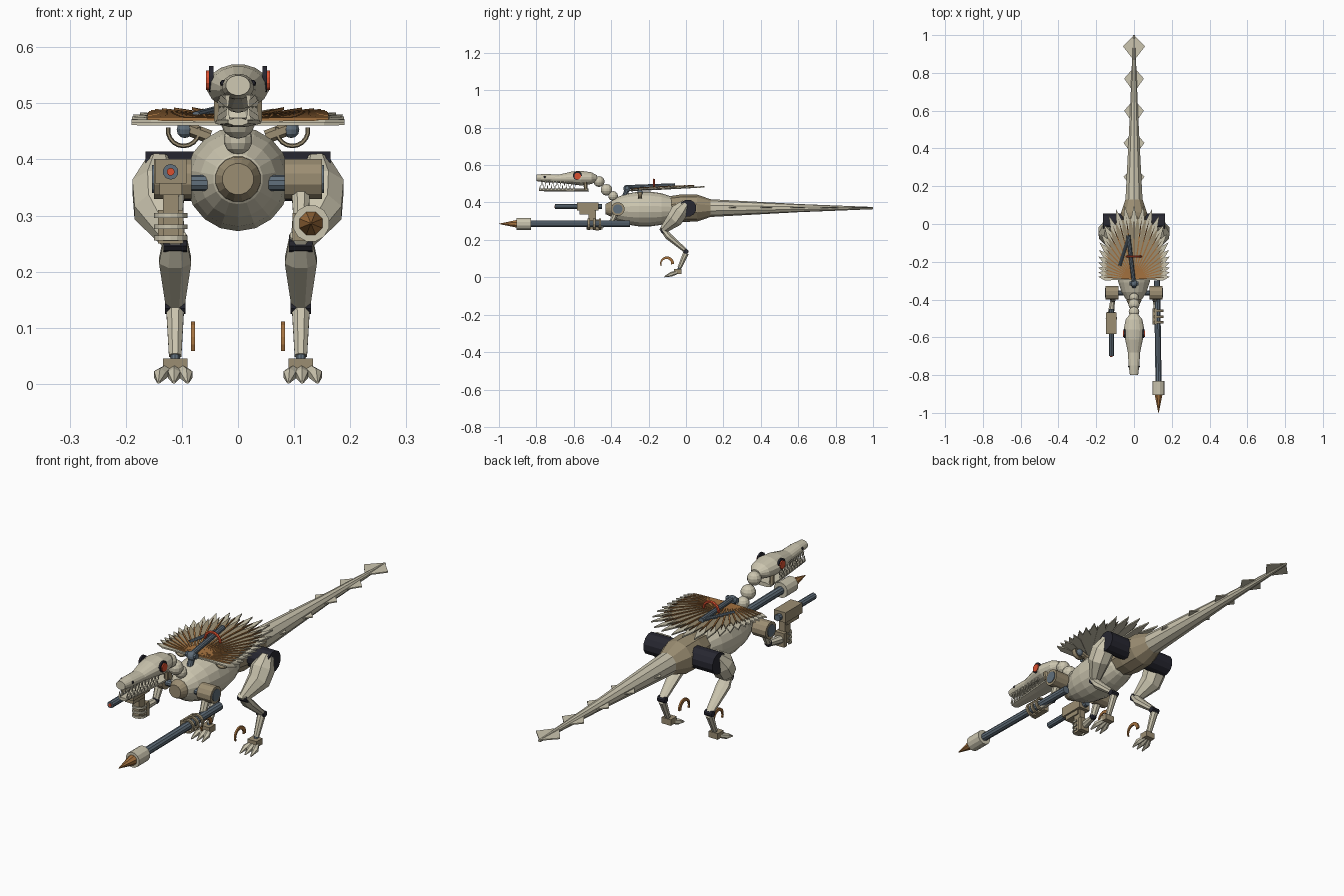
import bpy, bmesh
from math import sin, cos, pi, radians
from mathutils import Vector, Matrix

cube = bpy.data.objects.get("Cube")
if cube:
    bpy.data.objects.remove(cube)


def material(name, *rgb):
    m = bpy.data.materials.new(name)
    m.use_nodes = True
    m.diffuse_color = (*rgb, 1)
    m.node_tree.nodes["Principled BSDF"].inputs["Base Color"].default_value = (*rgb, 1)
    return m


BONE = material("bone", 0.60, 0.56, 0.43)
TAN = material("tan", 0.33, 0.27, 0.17)
BRONZE = material("bronze", 0.38, 0.17, 0.05)
STEEL = material("blue_steel", 0.12, 0.16, 0.20)
DARK = material("dark", 0.02, 0.02, 0.03)
RED = material("red", 0.70, 0.08, 0.03)


def make(name, mat, *builders):
    """Run builders on one bmesh and link the result."""
    bm = bmesh.new()
    for build in builders:
        build(bm)
    bmesh.ops.recalc_face_normals(bm, faces=bm.faces)
    mesh = bpy.data.meshes.new(name)
    bm.to_mesh(mesh)
    bm.free()
    mesh.materials.append(mat)
    bpy.context.collection.objects.link(bpy.data.objects.new(name, mesh))


def sweep(pts, radii, n=10, ref=None):
    """Loft n-sided rings along points; a radius may be a (u, v) pair."""
    pts = [Vector(p) for p in pts]
    if ref is None:
        along = (pts[-1] - pts[0]).normalized()
        ref = (0, 1, 0) if abs(along.x) > 0.9 else (1, 0, 0)

    def build(bm):
        rings = []
        for i, (p, r) in enumerate(zip(pts, radii)):
            t = (pts[min(i + 1, len(pts) - 1)] - pts[max(i - 1, 0)]).normalized()
            u = Vector(ref)
            u = (u - t * u.dot(t)).normalized()
            v = t.cross(u)
            ru, rv = r if isinstance(r, tuple) else (r, r)
            angles = [2 * pi * (k + 0.5) / n for k in range(n)]
            rings.append([bm.verts.new(p + u * ru * cos(a) + v * rv * sin(a)) for a in angles])
        for a, b in zip(rings, rings[1:]):
            for k in range(n):
                bm.faces.new((a[k], a[(k + 1) % n], b[(k + 1) % n], b[k]))
        bm.faces.new(rings[0])
        bm.faces.new(rings[-1])
    return build


def rod(p, q, r, r2=None, n=10):
    return sweep([p, q], [r, r if r2 is None else r2], n)


def box(center, size):
    def build(bm):
        m = Matrix.Translation(center) @ Matrix.Diagonal((*size, 1))
        bmesh.ops.create_cube(bm, size=1, matrix=m)
    return build


def ball(center, r, n=12):
    def build(bm):
        bmesh.ops.create_uvsphere(bm, u_segments=n, v_segments=n // 2 + 1, radius=r,
                                  matrix=Matrix.Translation(center))
    return build


def arc(center, u, v, radius, start, end, radii, n=6, steps=10):
    """Sweep along an arc in the plane of u and v."""
    c, u, v = Vector(center), Vector(u), Vector(v)
    turn = [radians(start + (end - start) * i / steps) for i in range(steps + 1)]
    pts = [c + radius * (u * cos(a) + v * sin(a)) for a in turn]
    return sweep(pts, [radii(i / steps) for i in range(steps + 1)], n, u.cross(v))


def plate(outline, thick):
    """Thin slab from a 3D outline."""
    def build(bm):
        low = [bm.verts.new(p) for p in outline]
        high = [bm.verts.new(Vector(p) + Vector((0, 0, thick))) for p in outline]
        bm.faces.new(low)
        bm.faces.new(high)
        for i in range(len(low)):
            j = (i + 1) % len(low)
            bm.faces.new((low[i], low[j], high[j], high[i]))
    return build


X, Y, Z = (1, 0, 0), (0, 1, 0), (0, 0, 1)

# Torso, chest port and hips
turns = [pi * (0.06 + 0.88 * i / 9) for i in range(10)]
make("torso", BONE, sweep([(0, -0.22 - 0.2 * cos(a), 0.365) for a in turns],
                          [0.094 * sin(a) for a in turns], 18))
make("chest_port", TAN, sweep([(0, y, 0.365) for y in (-0.37, -0.405, -0.43)],
                              [0.045, 0.04, 0.028], 16))
make("hips", TAN, sweep([(0, y, 0.37) for y in (-0.11, -0.02, 0.06, 0.135)],
                        [0.06, 0.074, 0.072, 0.046], 10))
make("hip_drum", DARK, rod((-0.165, 0.01, 0.37), (0.165, 0.01, 0.37), 0.046, n=12))

# Tail with diamond fins
make("tail", BONE, sweep([(0, 0.12, 0.37), (0, 0.6, 0.37), (0, 1, 0.37)],
                         [0.048, 0.022, 0.006], 10))
make("tail_fins", BONE, *[
    plate([(-w, y, 0.37), (0, y - 0.075, 0.37), (w, y, 0.37), (0, y + 0.06, 0.37)], 0.005)
    for y, w in ((0.25, 0.055), (0.43, 0.056), (0.6, 0.052), (0.77, 0.052), (0.94, 0.058))])

# Neck, skull and jaw
make("neck", BONE, ball((0, -0.425, 0.468), 0.031), ball((0, -0.465, 0.512), 0.029),
     ball((0, -0.39, 0.435), 0.026))
make("skull", BONE, sweep(
    [(0, y, z) for y, z in ((-0.475, 0.53), (-0.505, 0.53), (-0.56, 0.53), (-0.61, 0.531),
                            (-0.68, 0.527), (-0.75, 0.53), (-0.8, 0.532))],
    [(0.02, 0.015), (0.045, 0.032), (0.056, 0.04), (0.048, 0.035),
     (0.033, 0.022), (0.029, 0.023), (0.022, 0.018)], 16))
make("lower_jaw", BONE, sweep([(0, -0.52, 0.467), (0, -0.62, 0.466), (0, -0.785, 0.467)],
                              [(0.043, 0.009), (0.036, 0.009), (0.019, 0.007)], 8))
make("jaw_hinge", TAN, *[rod((s * 0.034, -0.535, 0.468), (s * 0.034, -0.54, 0.515), 0.01, n=6)
                         for s in (1, -1)])
teeth = []
for s in (1, -1):
    for i in range(10):
        y = -0.59 - 0.02 * i
        x = s * (0.033 - 0.0016 * i)
        teeth += [rod((x, y, 0.515), (x, y, 0.486), 0.006, 0.001, 4),
                  rod((x, y - 0.01, 0.47), (x, y - 0.01, 0.495), 0.006, 0.001, 4)]
make("teeth", BONE, *teeth)
for s, side in ((1, "left"), (-1, "right")):
    make(side + "_eye_socket", DARK, rod((s * 0.044, -0.58, 0.543), (s * 0.052, -0.58, 0.543), 0.024, n=12))
    make(side + "_eye", RED, rod((s * 0.05, -0.58, 0.541), (s * 0.057, -0.58, 0.541), 0.018, n=12))
    make(side + "_nostril", DARK, ball((s * 0.026, -0.755, 0.536), 0.006, 8))


# Back frill: overlapping pointed feathers with ribs
def feather(angle, scale, half, lift, thick):
    a = radians(angle)
    c, sn = cos(a), sin(a)
    length = scale * ((abs(c) / 0.19) ** 3 + (sn / 0.39) ** 3) ** (-1 / 3)

    def at(t, w):
        return (c * length * t - sn * w, -0.29 + sn * length * t + c * w,
                lift + 0.02 * sn * t)
    return plate([at(0.05, -0.004), at(0.8, -half), at(1, 0), at(0.8, half), at(0.05, 0.004)], thick)


fan = [3 + 174 * i / 24 for i in range(25)]
make("frill_outer", BONE, *[feather(a, 1, 0.017, 0.460 + 0.002 * (i % 2), 0.006)
                            for i, a in enumerate(fan)])
make("frill_inner", TAN, *[feather(a + 3.6, 0.86, 0.011, 0.467, 0.004) for a in fan[:-1]])
make("frill_ribs", BRONZE, *[feather(a, 0.85, 0.003, 0.469, 0.005) for a in fan])

# Frill mounts and linkage
for s, side in ((1, "left"), (-1, "right")):
    make(side + "_mount_ring", TAN, arc((s * 0.097, -0.245, 0.452), X, Z, 0.028, 170, 370,
                                        lambda t: (0.012, 0.004)))
    make(side + "_mount_ball", STEEL, ball((s * 0.095, -0.245, 0.453), 0.015, 10))
    make(side + "_mount_arm", TAN, rod((s * 0.05, -0.245, 0.44), (s * 0.09, -0.245, 0.455), 0.012, n=6))
make("frill_pivot", STEEL, ball((0, -0.315, 0.475), 0.02), rod((0, -0.33, 0.43), (0, -0.31, 0.48), 0.013),
     rod((-0.025, -0.315, 0.478), (0.025, -0.315, 0.478), 0.012))
make("frill_linkage", STEEL, rod((0, -0.32, 0.482), (-0.03, -0.06, 0.492), 0.011),
     rod((-0.075, -0.22, 0.478), (-0.03, -0.075, 0.49), 0.008))
make("red_arch", RED, arc((0, -0.172, 0.486), X, Z, 0.036, 0, 180, lambda t: 0.006))

# Legs
for s, side in ((1, "left"), (-1, "right")):
    k = s * 0.112
    make(side + "_thigh", BONE, sweep(
        [(s * 0.14, 0, 0.395), (s * 0.142, -0.035, 0.352), (s * 0.142, -0.06, 0.312), (k, -0.125, 0.25)],
        [0.026, 0.05, 0.047, 0.02], 8))
    make(side + "_leg_joints", DARK, rod((k - 0.021, -0.122, 0.25), (k + 0.021, -0.122, 0.25), 0.015),
         rod((k - 0.018, 0, 0.138), (k + 0.018, 0, 0.138), 0.013))
    make(side + "_shin", BONE, sweep([(k, -0.13, 0.265), (k, -0.095, 0.22), (k, 0, 0.14)],
                                     [(0.021, 0.016), (0.031, 0.02), (0.018, 0.012)], 8))
    make(side + "_lower_leg", BONE, rod((k, 0, 0.13), (k, -0.035, 0.05), 0.017, 0.012, 8))
    make(side + "_ankle", STEEL, rod((k, -0.03, 0.06), (k, -0.04, 0.035), 0.009))
    make(side + "_foot", TAN, box((k, -0.045, 0.032), (0.044, 0.04, 0.026)))
    make(side + "_toes", BONE, *[
        sweep([(k + s * d * 0.5, -0.05, 0.026), (k + s * d, -0.08, 0.016), (k + s * d * 1.1, -0.115, 0.003)],
              [0.01, 0.0125, 0.003], 6) for d in (-0.02, 0.002, 0.027)])
    make(side + "_sickle_claw", BRONZE, arc((s * 0.08, -0.103, 0.073), Y, Z, 0.032, -5, 205,
                                            lambda t: (0.005, 0.011 - 0.008 * t ** 2), 4))

    # Shoulders and arms
    make(side + "_shoulder_axle", STEEL, rod((s * 0.05, -0.365, 0.358), (s * 0.09, -0.365, 0.358), 0.014),
         rod((s * 0.145, -0.365, 0.365), (s * 0.153, -0.365, 0.365), 0.026, n=12))
    make(side + "_shoulder", TAN, rod((s * 0.083, -0.365, 0.365), (s * 0.15, -0.365, 0.365), 0.037, n=12))
    make(side + "_upper_arm", BONE, rod((k, -0.375, 0.345), (k, -0.4, 0.29), 0.018, 0.014, 8))
    make(side + "_elbow", DARK, ball((k, -0.402, 0.287), 0.016, 8))
    make(side + "_forearm", BONE, rod((k, -0.4, 0.285), (s * 0.122, -0.47, 0.28), 0.013, 0.018, 8))

# Left hand gripping the lance
make("left_palm", TAN, box((0.108, -0.49, 0.28), (0.022, 0.085, 0.05)))
make("left_fingers", TAN, *[arc((0.126, y, 0.284), X, Z, 0.027, -150, 150, lambda t: (0.009, 0.005), 4)
                            for y in (-0.46, -0.49, -0.52)])
make("lance_shaft", STEEL, rod((0.122, -0.3, 0.286), (0.13, -0.85, 0.286), 0.017))
make("lance_collar", BONE, rod((0.13, -0.83, 0.286), (0.13, -0.905, 0.286), 0.033, n=12))
make("lance_tip", BRONZE, rod((0.13, -0.9, 0.286), (0.13, -1, 0.286), 0.023, 0.001, 8))

# Right hand gripping the cannon
make("right_palm", TAN, box((-0.12, -0.475, 0.28), (0.045, 0.02, 0.06)))
make("right_fingers", BONE, *[arc((-0.12, -0.5, z), X, Y, 0.027, -200, 20, lambda t: (0.006, 0.004), 4)
                              for z in (0.26, 0.28, 0.3)])
make("cannon_body", TAN, box((-0.12, -0.525, 0.379), (0.056, 0.115, 0.044)),
     box((-0.12, -0.53, 0.352), (0.04, 0.08, 0.03)), box((-0.12, -0.502, 0.31), (0.028, 0.04, 0.11)))
make("cannon_barrel", STEEL, rod((-0.12, -0.45, 0.378), (-0.12, -0.7, 0.378), 0.014))
make("cannon_muzzle", RED, rod((-0.12, -0.698, 0.378), (-0.12, -0.703, 0.378), 0.007))
